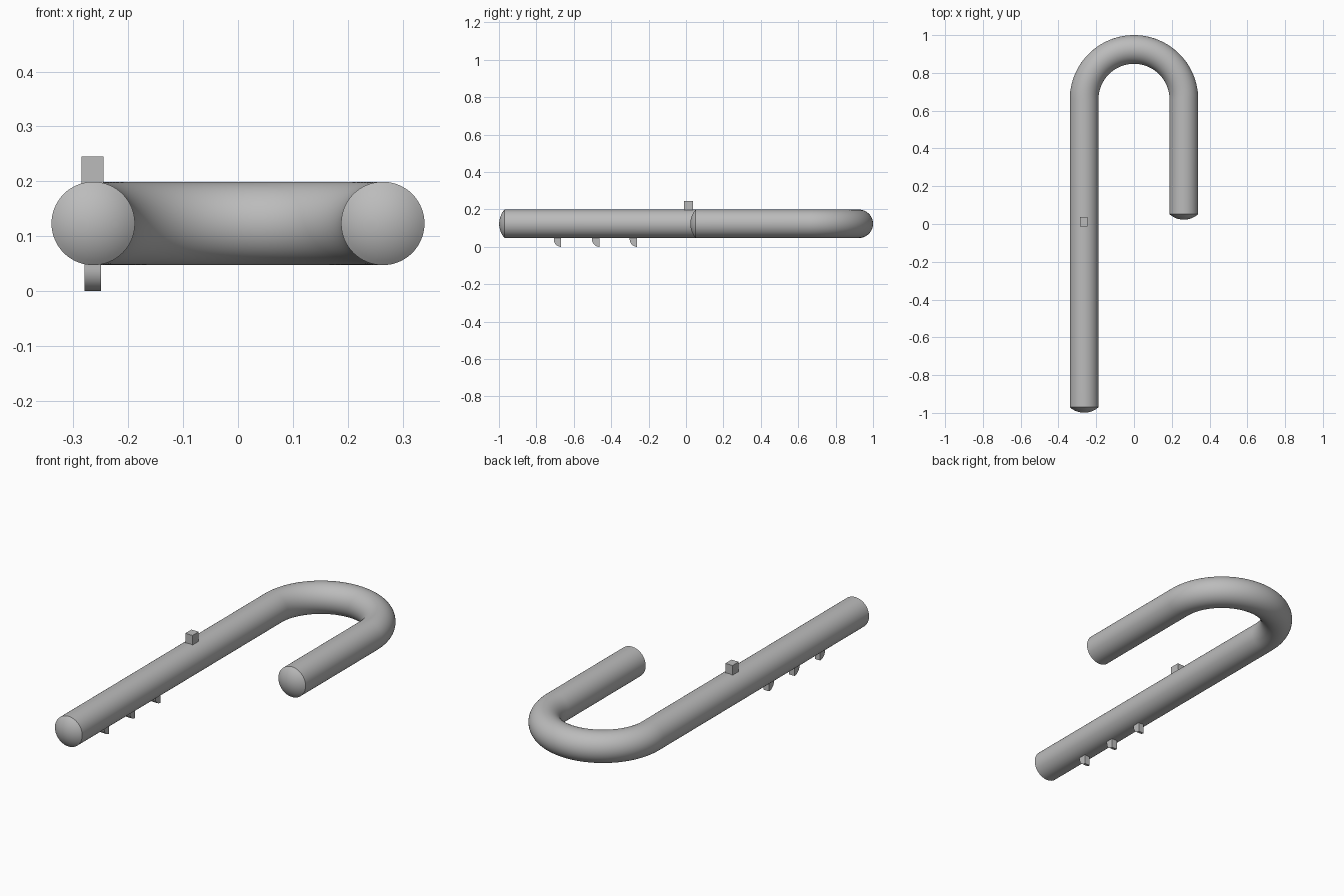
import bpy, bmesh, math
from mathutils import Vector

cube = bpy.data.objects.get("Cube")
if cube:
    bpy.data.objects.remove(cube, do_unlink=True)

grey = bpy.data.materials.new("plain grey")
grey.use_nodes = True
colour = (0.5, 0.5, 0.5, 1)
grey.diffuse_color = colour
grey.node_tree.nodes["Principled BSDF"].inputs["Base Color"].default_value = colour

LEG_X, TUBE_R, TUBE_Z, BEND_Y = 0.264, 0.076, 0.123, 0.66
LONG_END, SHORT_END, DOME = -0.97, 0.052, 0.029
SIDES, BEND_STEPS, DOME_STEPS = 64, 48, 8


def finish(name, bm, smooth=True):
    bmesh.ops.recalc_face_normals(bm, faces=bm.faces)
    mesh = bpy.data.meshes.new(name)
    bm.to_mesh(mesh)
    bm.free()
    mesh.materials.append(grey)
    obj = bpy.data.objects.new(name, mesh)
    bpy.context.collection.objects.link(obj)
    if smooth:
        bpy.ops.object.select_all(action="DESELECT")
        obj.select_set(True)
        bpy.context.view_layer.objects.active = obj
        bpy.ops.object.shade_smooth_by_angle(angle=math.radians(30))
    return obj


def dome_stations(x, y):
    """Shallow spherical cap, from the rim out to just before the tip."""
    sphere = (TUBE_R ** 2 + DOME ** 2) / (2 * DOME)
    widest = math.asin(TUBE_R / sphere)
    out = []
    for i in range(DOME_STEPS):
        a = widest * (1 - i / DOME_STEPS)
        depth = sphere * math.cos(a) - sphere + DOME
        out.append((Vector((x, y - depth, TUBE_Z)), Vector((1, 0, 0)), sphere * math.sin(a)))
    return out


# Hooked tube: rings swept up the long leg, round the bend, down the short leg
stations = dome_stations(-LEG_X, LONG_END)[::-1]
for i in range(BEND_STEPS + 1):
    a = math.pi * (1 - i / BEND_STEPS)
    outward = Vector((math.cos(a), math.sin(a), 0))
    stations.append((Vector((0, BEND_Y, TUBE_Z)) + outward * LEG_X, -outward, TUBE_R))
stations += [(p, -side, r) for p, side, r in dome_stations(LEG_X, SHORT_END)]

bm = bmesh.new()
rings = []
for centre, side, radius in stations:
    ring = []
    for k in range(SIDES):
        a = math.tau * k / SIDES
        ring.append(bm.verts.new(centre + radius * (side * math.cos(a) + Vector((0, 0, math.sin(a))))))
    rings.append(ring)
for r0, r1 in zip(rings, rings[1:]):
    for k in range(SIDES):
        n = (k + 1) % SIDES
        bm.faces.new((r0[k], r0[n], r1[n], r1[k]))
# Dome tips
for ring, tip in ((rings[0], (-LEG_X, LONG_END - DOME, TUBE_Z)),
                  (rings[-1], (LEG_X, SHORT_END - DOME, TUBE_Z))):
    point = bm.verts.new(tip)
    for k in range(SIDES):
        bm.faces.new((ring[k], ring[(k + 1) % SIDES], point))
finish("hooked_tube", bm)


def prism(name, profile, x0, x1, smooth):
    """Extrude a (y, z) profile along x."""
    bm = bmesh.new()
    face = bm.faces.new([bm.verts.new((x0, y, z)) for y, z in profile])
    new = bmesh.ops.extrude_face_region(bm, geom=[face])["geom"]
    bmesh.ops.translate(bm, vec=(x1 - x0, 0, 0),
                        verts=[v for v in new if isinstance(v, bmesh.types.BMVert)])
    return finish(name, bm, smooth)


# Square button on top of the long leg
prism("top_button", [(-0.012, 0.18), (0.037, 0.18), (0.037, 0.245), (-0.012, 0.245)],
      -0.285, -0.245, False)

# Three quarter-round teeth under the long leg
for number, back in enumerate((-0.667, -0.463, -0.261), 1):
    arc = [(back - 0.04 * math.cos(a), 0.04 * (1 - math.sin(a)))
           for a in (math.pi / 2 * i / 12 for i in range(13))]
    prism(f"tooth_{number}", [(back, 0.065), (back - 0.04, 0.065)] + arc, -0.28, -0.25, True)
